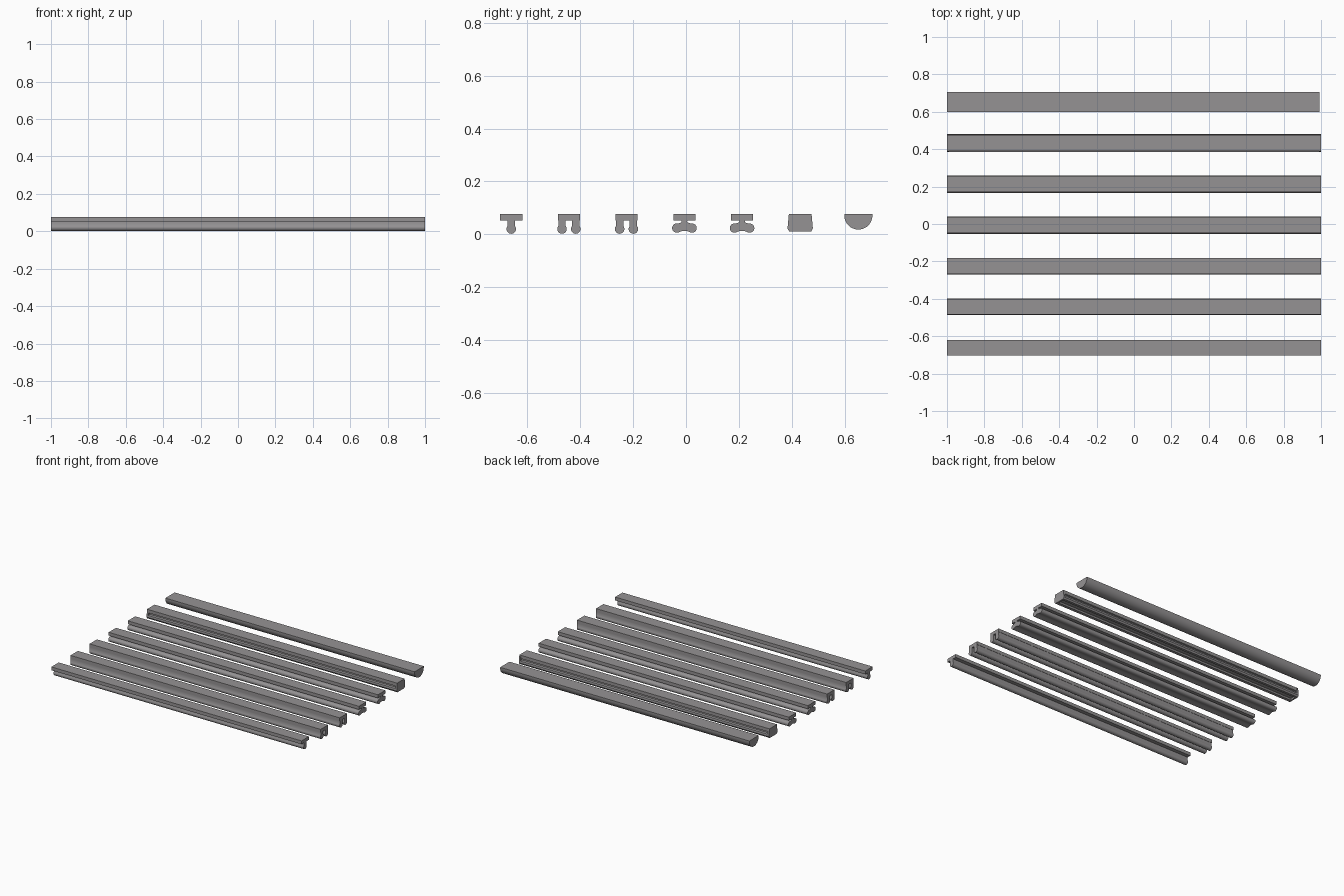
import bpy, math

if "Cube" in bpy.data.objects:
    bpy.data.objects.remove(bpy.data.objects["Cube"])

grey = bpy.data.materials.new("mid grey")
grey.diffuse_color = (0.30, 0.29, 0.295, 1)
grey.use_nodes = True
grey.node_tree.nodes["Principled BSDF"].inputs["Base Color"].default_value = grey.diffuse_color
TOP, CAP = 0.077, 0.012


def extrude(name, pts, x0, x1):
    """Sweep a closed (y, z) profile along x."""
    n = len(pts)
    verts = [(x, y, z) for x in (x0, x1) for y, z in pts]
    faces = [(i, (i + 1) % n, n + (i + 1) % n, n + i) for i in range(n)]
    faces += [tuple(reversed(range(n))), tuple(range(n, 2 * n))]
    me = bpy.data.meshes.new(name)
    me.from_pydata(verts, [], faces)
    me.materials.append(grey)
    ob = bpy.data.objects.new(name, me)
    bpy.context.collection.objects.link(ob)
    bpy.ops.object.select_all(action='DESELECT')
    ob.select_set(True)
    bpy.context.view_layer.objects.active = ob
    bpy.ops.object.mode_set(mode='EDIT')
    bpy.ops.mesh.select_all(action='SELECT')
    bpy.ops.mesh.normals_make_consistent(inside=False)
    bpy.ops.object.mode_set(mode='OBJECT')
    bpy.ops.object.shade_smooth_by_angle(angle=math.radians(35))
    return ob


def arc(cy, cz, r, a0, a1, n=12):
    return [(cy + r * math.cos(math.radians(a0 + (a1 - a0) * i / n)),
             cz + r * math.sin(math.radians(a0 + (a1 - a0) * i / n))) for i in range(n + 1)]


def plate(name, c, x1=1):
    extrude(name, [(c - .042, .053), (c + .042, .053), (c + .042, TOP), (c - .042, TOP)], -1, x1)


def bulb_leg(name, c, top=.055):
    # narrow leg ending in a round bead
    pts = [(c - .014, top)] + arc(c, .02, .018, 140, 400, 16) + [(c + .014, top)]
    extrude(name, pts, -1, 1)


# single-leg strip
plate("single_leg_plate", -.661)
bulb_leg("single_leg_bead", -.661)

# twin-leg strips
for k, c in enumerate((-.443, -.225)):
    plate(f"twin_plate_{k}", c)
    for s in (-1, 1):
        bulb_leg(f"twin_leg_{k}_{s}", c + s * .026)

# winged strips
for k, c in enumerate((-.006, .212)):
    plate(f"wing_plate_{k}", c)
    half = [(.012, .054), (.010, .046), (.020, .042)] + arc(.029, .0235, .0175, 75, -115, 14) + [(.008, .013)]
    pts = [(c + y, z) for y, z in half] + [(c - y, z) for y, z in reversed(half)]
    extrude(f"wing_seal_{k}", pts, -1, 1)

# tapered strip with side grooves and solid end caps
c = .432
half = [(.043, TOP), (.043, .053), (.034, .050), (.034, .040), (.046, .036), (.048, .022),
        (.041, .011), (.022, .012), (.016, .022)]
extrude("tapered_body", [(c + y, z) for y, z in half] + [(c - y, z) for y, z in reversed(half)], -1 + CAP, 1 - CAP)
half = [(.043, TOP), (.048, .022), (.041, .010)]
capp = [(c + y, z) for y, z in half] + [(c - y, z) for y, z in reversed(half)]
extrude("tapered_cap_left", capp, -1, -1 + CAP)
extrude("tapered_cap_right", capp, 1 - CAP, 1)

# half-round strip
c = .652
extrude("half_round_strip", [(c + .053, TOP)] + arc(c, .071, .053, 0, -180, 24) + [(c - .053, TOP)], -1, .992)
